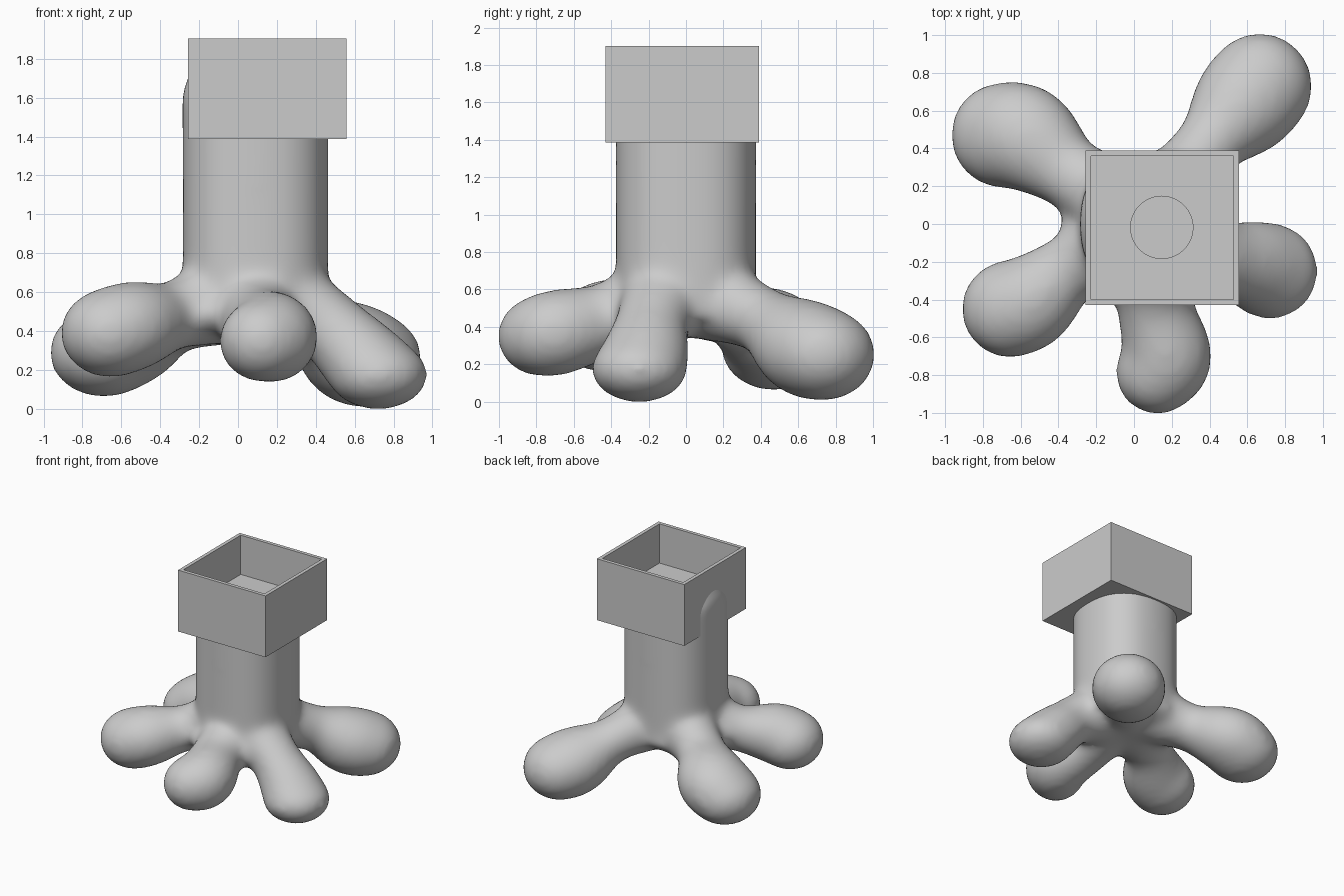
import bpy, bmesh, math
from mathutils import Matrix, Vector

default = bpy.data.objects.get("Cube")
if default:
    bpy.data.objects.remove(default, do_unlink=True)

grey = bpy.data.materials.new("plain_grey")
grey.use_nodes = True
grey.diffuse_color = (0.6, 0.6, 0.6, 1)
grey.node_tree.nodes["Principled BSDF"].inputs["Base Color"].default_value = (0.6, 0.6, 0.6, 1)


def make_object(name, bm):
    mesh = bpy.data.meshes.new(name)
    bm.to_mesh(mesh)
    bm.free()
    mesh.materials.append(grey)
    obj = bpy.data.objects.new(name, mesh)
    bpy.context.collection.objects.link(obj)
    return obj


def activate(obj):
    bpy.ops.object.select_all(action="DESELECT")
    obj.select_set(True)
    bpy.context.view_layer.objects.active = obj


def apply_modifier(obj, kind, **settings):
    mod = obj.modifiers.new(kind.lower(), kind)
    for key, value in settings.items():
        setattr(mod, key, value)
    activate(obj)
    bpy.ops.object.modifier_apply(modifier=mod.name)


def add_box(bm, low, high):
    low, high = Vector(low), Vector(high)
    matrix = Matrix.Translation((low + high) / 2) @ Matrix.Diagonal((*(high - low), 1))
    bmesh.ops.create_cube(bm, size=1, matrix=matrix)


def add_cone(bm, x, y, bottom, top, radius1, radius2, power=2):
    """Upright cone or cylinder; a power above 2 squares off its section."""
    cone = bmesh.ops.create_cone(bm, cap_ends=True, segments=64, radius1=radius1,
                                 radius2=radius2, depth=top - bottom)
    for v in cone["verts"]:
        a = math.atan2(v.co.y, v.co.x)
        swell = (abs(math.cos(a)) ** power + abs(math.sin(a)) ** power) ** (-1 / power)
        v.co = (x + v.co.x * swell, y + v.co.y * swell, v.co.z + (bottom + top) / 2)


def add_blob(bm, x, y, z, radius, flatness):
    matrix = Matrix.Translation((x, y, z)) @ Matrix.Diagonal((1, 1, flatness, 1))
    bmesh.ops.create_icosphere(bm, subdivisions=3, radius=radius, matrix=matrix)


def spline(points, steps):
    """Catmull-Rom samples through (x, y, z, radius) points."""
    pts = [Vector(p) for p in points]
    pts = [2 * pts[0] - pts[1]] + pts + [2 * pts[-1] - pts[-2]]
    for a, b, c, d in zip(pts, pts[1:], pts[2:], pts[3:]):
        for i in range(steps + 1):
            t = i / steps
            yield 0.5 * (2 * b + (c - a) * t + (2 * a - 5 * b + 4 * c - d) * t**2
                         + (3 * b - a - 3 * c + d) * t**3)


# Limbs: flatness of the bulb, then path of root, neck, swelling, bulb
limbs = [
    (0.88, [(0.17, 0.10, 0.57, 0.24), (0.40, 0.42, 0.43, 0.185),
            (0.59, 0.64, 0.29, 0.28), (0.665, 0.73, 0.252, 0.285)]),
    (0.82, [(-0.05, 0.10, 0.57, 0.24), (-0.34, 0.27, 0.46, 0.195),
            (-0.57, 0.45, 0.36, 0.28), (-0.69, 0.47, 0.29, 0.285)]),
    (0.89, [(-0.05, -0.08, 0.57, 0.24), (-0.33, -0.23, 0.48, 0.185),
            (-0.55, -0.41, 0.425, 0.25), (-0.655, -0.45, 0.39, 0.263)]),
    (0.95, [(0.10, -0.10, 0.57, 0.24), (0.11, -0.42, 0.44, 0.205),
            (0.175, -0.69, 0.37, 0.24), (0.125, -0.785, 0.35, 0.227)]),
    (0.70, [(0.20, -0.10, 0.57, 0.25), (0.47, -0.18, 0.42, 0.20),
            (0.63, -0.215, 0.27, 0.235), (0.72, -0.25, 0.175, 0.26)]),
]

# Trunk, webbed base and limbs, fused into one soft body
bm = bmesh.new()
add_cone(bm, 0.09, 0, 0.45, 1.62, 0.374, 0.376, power=2.45)
add_cone(bm, 0.09, 0.003, 1.6, 1.82, 0.385, 0.31)
add_blob(bm, 0.02, -0.03, 0.49, 0.42, 0.36)
for flatness, path in limbs:
    samples = list(spline(path, 8))
    for i, (x, y, z, r) in enumerate(samples):
        blend = i / (len(samples) - 1)
        add_blob(bm, x, y, z, r, 1 + (flatness - 1) * blend)
body = make_object("trunk_with_limbs", bm)
apply_modifier(body, "REMESH", mode="VOXEL", voxel_size=0.025)
apply_modifier(body, "SMOOTH", factor=0.5, iterations=30)

# Open square tray: inset the top face and sink it to the tray floor
bm = bmesh.new()
add_box(bm, (-0.257, -0.43, 1.387), (0.557, 0.39, 1.903))
bm.normal_update()
top = max(bm.faces, key=lambda f: f.calc_center_median().z)
bmesh.ops.inset_region(bm, faces=[top], thickness=0.03, use_even_offset=True)
floor = bmesh.ops.extrude_discrete_faces(bm, faces=[top])
bmesh.ops.translate(bm, verts=floor["faces"][0].verts, vec=(0, 0, -0.33))
tray = make_object("square_tray", bm)

# Cutters: tray hollow and round socket in its floor
bm = bmesh.new()
add_box(bm, (-0.245, -0.415, 1.56), (0.54, 0.375, 2.1))
hollow = make_object("hollow_cutter", bm)
bm = bmesh.new()
add_cone(bm, 0.147, -0.018, 1.40, 1.85, 0.165, 0.165)
socket = make_object("socket_cutter", bm)
for target, cutter in ((body, hollow), (body, socket), (tray, socket)):
    apply_modifier(target, "BOOLEAN", operation="DIFFERENCE", solver="EXACT", object=cutter)
for cutter in (hollow, socket):
    bpy.data.objects.remove(cutter, do_unlink=True)

for obj in (body, tray):
    activate(obj)
    bpy.ops.object.shade_smooth_by_angle(angle=math.radians(40))
